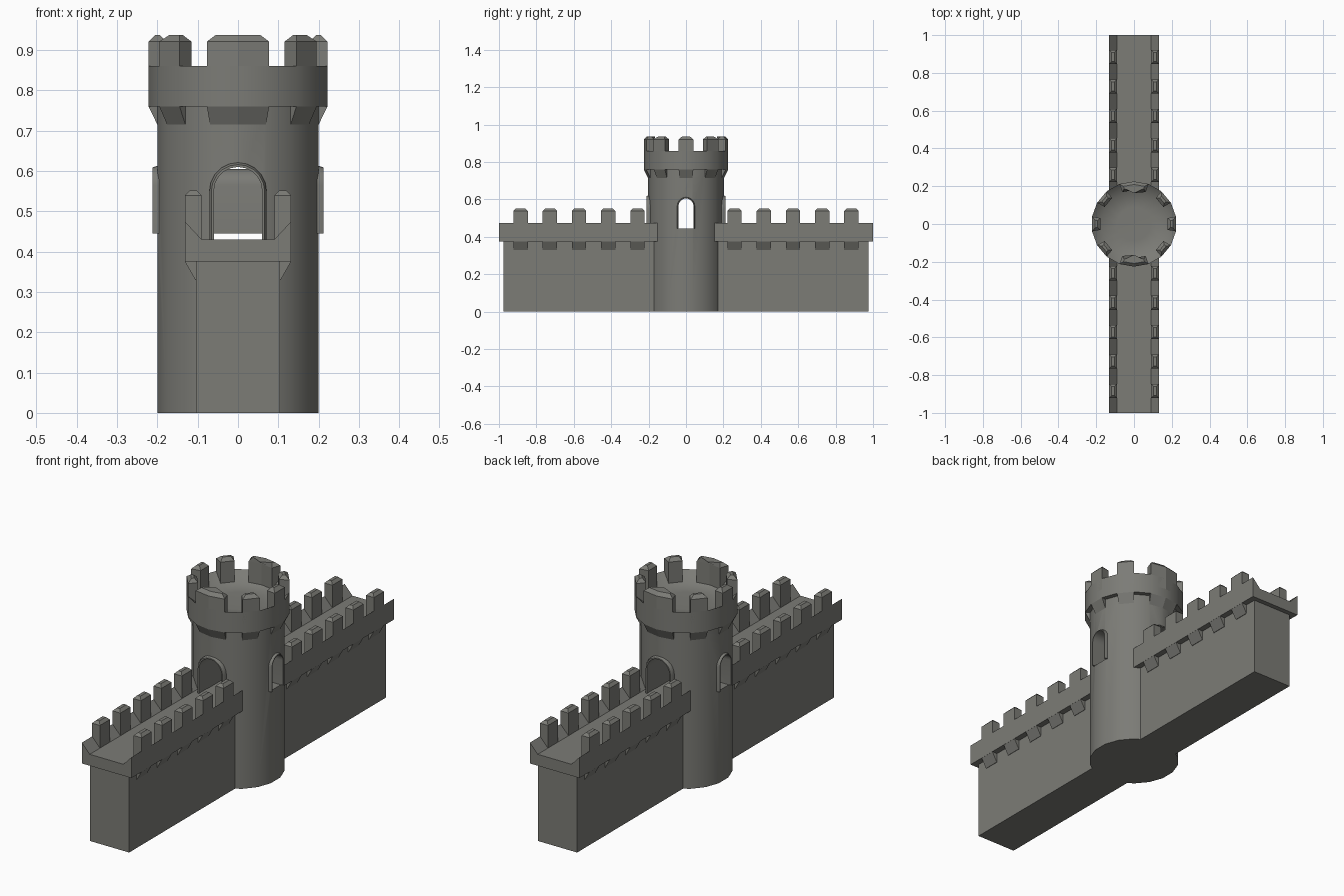
import bpy, bmesh, math

if "Cube" in bpy.data.objects:
    bpy.data.objects.remove(bpy.data.objects["Cube"])

stone = bpy.data.materials.new("grey_stone")
stone.diffuse_color = (0.2, 0.2, 0.182, 1)
stone.use_nodes = True
stone.node_tree.nodes["Principled BSDF"].inputs["Base Color"].default_value = stone.diffuse_color


def finish(name, bm, smooth=None):
    bmesh.ops.recalc_face_normals(bm, faces=bm.faces[:])
    me = bpy.data.meshes.new(name)
    bm.to_mesh(me)
    bm.free()
    me.materials.append(stone)
    ob = bpy.data.objects.new(name, me)
    bpy.context.collection.objects.link(ob)
    if smooth:
        shade(ob, smooth)
    return ob


def select(ob):
    bpy.ops.object.select_all(action='DESELECT')
    ob.select_set(True)
    bpy.context.view_layer.objects.active = ob


def shade(ob, angle):
    select(ob)
    bpy.ops.object.shade_smooth_by_angle(angle=math.radians(angle))


def loft(bm, loops, cap=True, closed=True):
    """Join equal-length point loops with quads, optionally capping the ends."""
    rows = [[bm.verts.new(p) for p in lp] for lp in loops]
    n = len(rows[0])
    for a, b in zip(rows, rows[1:]):
        for i in range(n if closed else n - 1):
            j = (i + 1) % n
            bm.faces.new((a[i], a[j], b[j], b[i]))
    if cap:
        bm.faces.new(rows[0])
        bm.faces.new(rows[-1])
    return rows


def block(bm, outline, z0, z1, chamfer=0.0):
    """Upright prism with a chamfered top."""
    rows = loft(bm, [[(x, y, z) for x, y in outline] for z in (z0, z1)])
    if chamfer:
        top = rows[-1]
        edges = [bm.edges.get((top[i], top[i - 1])) for i in range(len(top))]
        bmesh.ops.bevel(bm, geom=edges, offset=chamfer, segments=1,
                        affect='EDGES', profile=0.5)


def polar(r, deg):
    a = math.radians(deg)
    return r * math.cos(a), r * math.sin(a)


def arch(half, top, bottom, n=10):
    """(u, z) points of a round-headed opening."""
    spring = top - half
    pts = [(half * math.cos(math.pi * i / n), spring + half * math.sin(math.pi * i / n))
           for i in range(n + 1)]
    return [(half, bottom)] + pts + [(-half, bottom)]


def place(d, u, z, along_y):
    return (-u, d, z) if along_y else (d, u, z)


R, RING, INNER = 0.203, 0.2255, 0.18

# tower: 18-sided turned body with overhanging ring and dished roof
bm = bmesh.new()
profile = [(R, 0), (R, 0.76), (RING, 0.76), (RING, 0.86), (INNER - 0.005, 0.815), (0.09, 0.812)]
loft(bm, [[(*polar(r, 10 + 20 * k), z) for k in range(18)] for r, z in profile])
tower = finish("tower", bm)

# door passage (along y) and window passage (along x)
DOOR, WINDOW = (0.06, 0.61, 0.428), (0.04, 0.605, 0.445)
for dims, along_y in ((DOOR, True), (WINDOW, False)):
    bm = bmesh.new()
    loft(bm, [[place(d, u, z, along_y) for u, z in arch(*dims)] for d in (-0.3, 0.3)])
    cutter = finish("opening_cutter", bm)
    cutter.hide_render = True
    mod = tower.modifiers.new("opening", 'BOOLEAN')
    mod.operation = 'DIFFERENCE'
    mod.solver = 'EXACT'
    mod.object = cutter
    select(tower)
    bpy.ops.object.modifier_apply(modifier=mod.name)
    bpy.data.objects.remove(cutter)
shade(tower, 45)

# window lining where the two passages cross
bm = bmesh.new()
loft(bm, [[(d, u, z) for u, z in arch(*WINDOW)] for d in (-0.06, 0.06)], cap=False)
finish("window_lining", bm, 30)

# raised frames round doors and windows
for name, dims, rim, along_y in (("door_frame", DOOR, 0.011, True),
                                 ("window_frame", WINDOW, 0.007, False)):
    h, t, b = dims
    for side in (-1, 1):
        bm = bmesh.new()
        section = [(0.18, rim), (0.203, rim), (0.212, rim * 0.55), (0.212, 0), (0.18, 0)]
        rows = loft(bm, [[place(side * d, u, z, along_y) for u, z in arch(h + w, t + w, b)]
                         for d, w in section], cap=False, closed=False)
        for end in (0, -1):
            bm.faces.new([r[end] for r in rows])
        finish(name, bm, 30)

# tower merlons and the wedge corbels below them
spans = [(-10, 10), (30, 50), (70, 110), (130, 150), (170, 190),
         (210, 230), (250, 290), (310, 330)]
merlons, corbels = bmesh.new(), bmesh.new()
for a0, a1 in spans:
    angles = range(a0, a1 + 1, 20)
    outline = [polar(RING, a) for a in angles] + [polar(INNER, a) for a in reversed(angles)]
    block(merlons, outline, 0.805, 0.937, 0.016)
    loft(corbels, [[(*polar(RING, a), 0.76), (*polar(R - 0.01, a), 0.76),
                    (*polar(R - 0.01, a), 0.715), (*polar(R, a), 0.715)] for a in angles])
finish("tower_merlons", merlons)
finish("tower_corbels", corbels)

# walls on both sides of the tower
for s, side in ((-1, "front"), (1, "back")):
    bm = bmesh.new()
    block(bm, [(-0.104, s * 0.15), (0.104, s * 0.15), (0.104, s * 0.977), (-0.104, s * 0.977)],
          0, 0.38)
    finish(side + "_wall", bm)

    # overhanging walkway with sloped edges
    bm = bmesh.new()
    half = [(0, 0.375), (0.132, 0.375), (0.132, 0.475), (0.09, 0.43), (0, 0.43)]
    section = half + [(-x, z) for x, z in reversed(half[1:4])]
    loft(bm, [[(x, s * y, z) for x, z in section] for y in (0.15, 1.0)])
    finish(side + "_walkway", bm)

    # merlons and corbels along both edges
    merlons, corbels = bmesh.new(), bmesh.new()
    for m in (-1, 1):
        for i in range(5):
            y0 = s * (0.26 + 0.156 * i) - 0.038
            y1 = y0 + 0.076
            block(merlons, [(m * 0.09, y0), (m * 0.132, y0), (m * 0.132, y1), (m * 0.09, y1)],
                  0.425, 0.552, 0.013)
            loft(corbels, [[(m * 0.132, y, 0.376), (m * 0.1, y, 0.376),
                            (m * 0.1, y, 0.33), (m * 0.106, y, 0.33)] for y in (y0, y1)])
    finish(side + "_wall_merlons", merlons)
    finish(side + "_wall_corbels", corbels)
